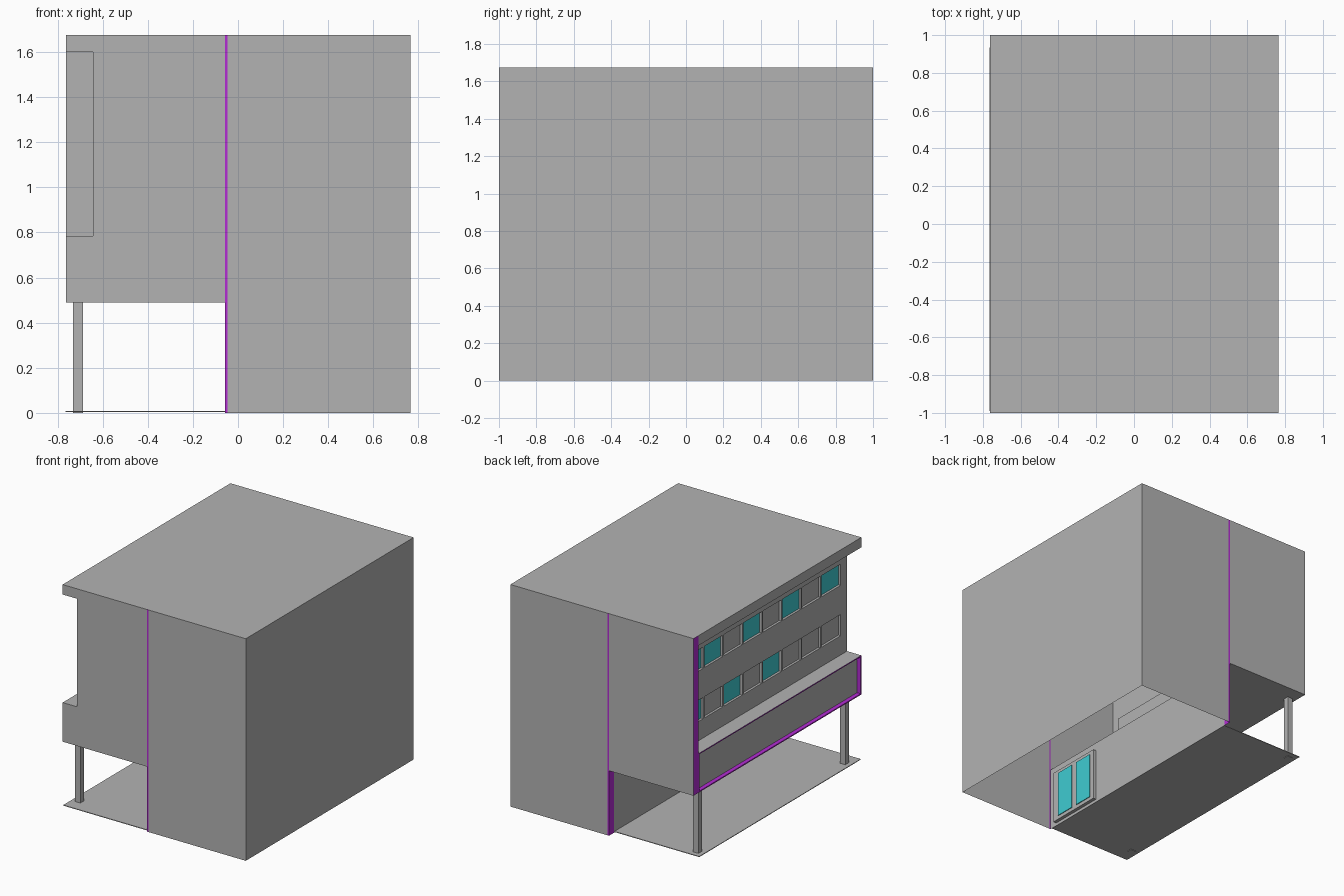
import bpy, bmesh

if "Cube" in bpy.data.objects:
    bpy.data.objects.remove(bpy.data.objects["Cube"])

def material(name, rgb):
    m = bpy.data.materials.new(name)
    m.diffuse_color = (*rgb, 1)
    m.use_nodes = True
    m.node_tree.nodes["Principled BSDF"].inputs["Base Color"].default_value = m.diffuse_color
    return m

MATS = [material("dark_grey", (0.45, 0.45, 0.45)),
        material("purple_trim", (0.45, 0.025, 0.65)),
        material("teal_glass", (0.05, 0.6, 0.64))]
GREY, TRIM, GLASS = 0, 1, 2

XO, XF, XW, XR = -0.763, -0.643, -0.058, 0.765  # outer edge, facade, ground wall, right side
XS = -0.046                                     # far side of the purple stripe
ZU, ZB, ZE, ZT = 0.49, 0.785, 1.6, 1.675        # overhang, balcony top, eave, roof
YE = 0.94                                       # inner face of the end wall


def quad(bm, axis, sign, pos, a, b, mat=GREY):
    """Rectangle across one axis, facing sign; a and b are ranges on the other axes."""
    pts = [(a[0], b[0]), (a[1], b[0]), (a[1], b[1]), (a[0], b[1])]
    verts = []
    for p in pts:
        p = list(p)
        p.insert(axis, pos)
        verts.append(bm.verts.new(p))
    f = bm.faces.new(verts)
    f.normal_update()
    if f.normal[axis] * sign < 0:
        f.normal_flip()
    f.material_index = mat
    return f


def recess(bm, f, rim, depth, rim_mat=GREY):
    """Flat rim round a face, then a sunken panel."""
    for t, d in ((rim, 0), (0.001, -depth)):
        new = bmesh.ops.inset_individual(bm, faces=[f], thickness=t, depth=d)["faces"]
        for g in new:
            if g is not f:
                g.material_index = rim_mat
    f.material_index = GREY


def finish(bm, name):
    bmesh.ops.remove_doubles(bm, verts=bm.verts, dist=0.0002)
    me = bpy.data.meshes.new(name)
    bm.to_mesh(me)
    bm.free()
    for m in MATS:
        me.materials.append(m)
    ob = bpy.data.objects.new(name, me)
    bpy.context.collection.objects.link(ob)
    return ob


def box(name, x, y, z, mat=GREY):
    bm = bmesh.new()
    for axis, r, a, b in ((0, x, y, z), (1, y, x, z), (2, z, x, y)):
        for s in (0, 1):
            quad(bm, axis, 2 * s - 1, r[s], a, b, mat)
    return finish(bm, name)


# outer walls and roof, open underneath
bm = bmesh.new()
quad(bm, 0, 1, XR, (-1, 1), (0, ZT))
quad(bm, 2, 1, ZT, (XO, XR), (-1, 1))
for y, s in ((-1, -1), (1, 1)):
    quad(bm, 1, s, y, (XS, XR), (0, ZT))
    quad(bm, 1, s, y, (XW, XS), (0, ZT), TRIM)
    quad(bm, 1, s, y, (XF, XW), (ZU, ZT))
    quad(bm, 1, s, y, (XO, XF), (ZU, ZB))
    quad(bm, 1, s, y, (XO, XF), (ZE, ZT))
quad(bm, 1, 1, 1, (XO, XF), (ZB, ZE))
finish(bm, "walls_and_roof")

# end wall return, eave and overhang soffit
bm = bmesh.new()
quad(bm, 1, -1, YE, (XO, XF), (ZB, ZE))
quad(bm, 0, -1, XO, (YE, 1), (ZU, ZT), TRIM)
quad(bm, 0, -1, XO, (-1, YE), (ZE, ZT))
quad(bm, 2, -1, ZE, (XO, XF), (-1, YE))
quad(bm, 2, -1, ZU, (XO, XW), (-1, 1))
finish(bm, "eave_and_end_wall")

# balcony ledge with framed, sunken front panel
bm = bmesh.new()
quad(bm, 2, 1, ZB, (XO, XF), (-1, YE))
panel = quad(bm, 0, -1, XO, (-1, YE), (ZU, ZB))
recess(bm, panel, 0.012, 0.03, TRIM)
finish(bm, "balcony_front")

# facade with two sunken window bands of eight panes
bm = bmesh.new()
Y0, DEPTH = -0.925, 0.018
rows = [(0.93, 1.09, {0, 2, 4}), (1.31, 1.47, {0, 1, 3, 5, 7})]
for z in ((ZB, 0.93), (1.09, 1.31), (1.47, ZE)):
    quad(bm, 0, -1, XF, (-1, 1), z)
pitch = (YE - Y0) / 8
for z0, z1, glazed in rows:
    quad(bm, 0, -1, XF, (-1, Y0), (z0, z1))
    quad(bm, 0, -1, XF, (YE, 1), (z0, z1))
    for z, s in ((z0, 1), (z1, -1)):
        quad(bm, 2, s, z, (XF, XF + DEPTH), (Y0, YE))
    for y, s in ((Y0, 1), (YE, -1)):
        quad(bm, 1, s, y, (XF, XF + DEPTH), (z0, z1))
    for i in range(8):
        y1 = YE - i * pitch
        quad(bm, 0, -1, XF + DEPTH, (y1 - pitch, y1), (z0, z1), GLASS if i in glazed else GREY)
finish(bm, "window_facade")
for r, (z0, z1, _) in enumerate(rows):
    for i in range(1, 8):
        y = YE - i * pitch
        box(f"mullion_{r + 1}_{i}", (XF, XF + DEPTH), (y - 0.007, y + 0.007), (z0, z1))

# ground floor wall with a door recess
bm = bmesh.new()
quad(bm, 0, -1, XW, (YE, 1), (0, ZU), TRIM)
quad(bm, 0, -1, XW, (-0.49, YE), (0, ZU))
quad(bm, 0, -1, XW, (-1, -0.94), (0, ZU))
quad(bm, 0, -1, XW, (-0.94, -0.49), (0, 0.02))
quad(bm, 0, -1, XW, (-0.94, -0.49), (0.43, ZU))
door = quad(bm, 0, -1, XW, (-0.94, -0.49), (0.02, 0.43))
recess(bm, door, 0.004, 0.025)
finish(bm, "ground_wall")
for i, y in enumerate((-0.88, -0.68)):
    box(f"door_glass_{i + 1}", (-0.039, -0.027), (y, y + 0.15), (0.05, 0.4), GLASS)

# terrace slab and columns
box("terrace_slab", (-0.765, XW), (-0.99, 0.935), (0.003, 0.008))
for i, y in enumerate((-0.875, 0.875)):
    box(f"column_{i + 1}", (-0.732, -0.687), (y - 0.0225, y + 0.0225), (0, ZU))
